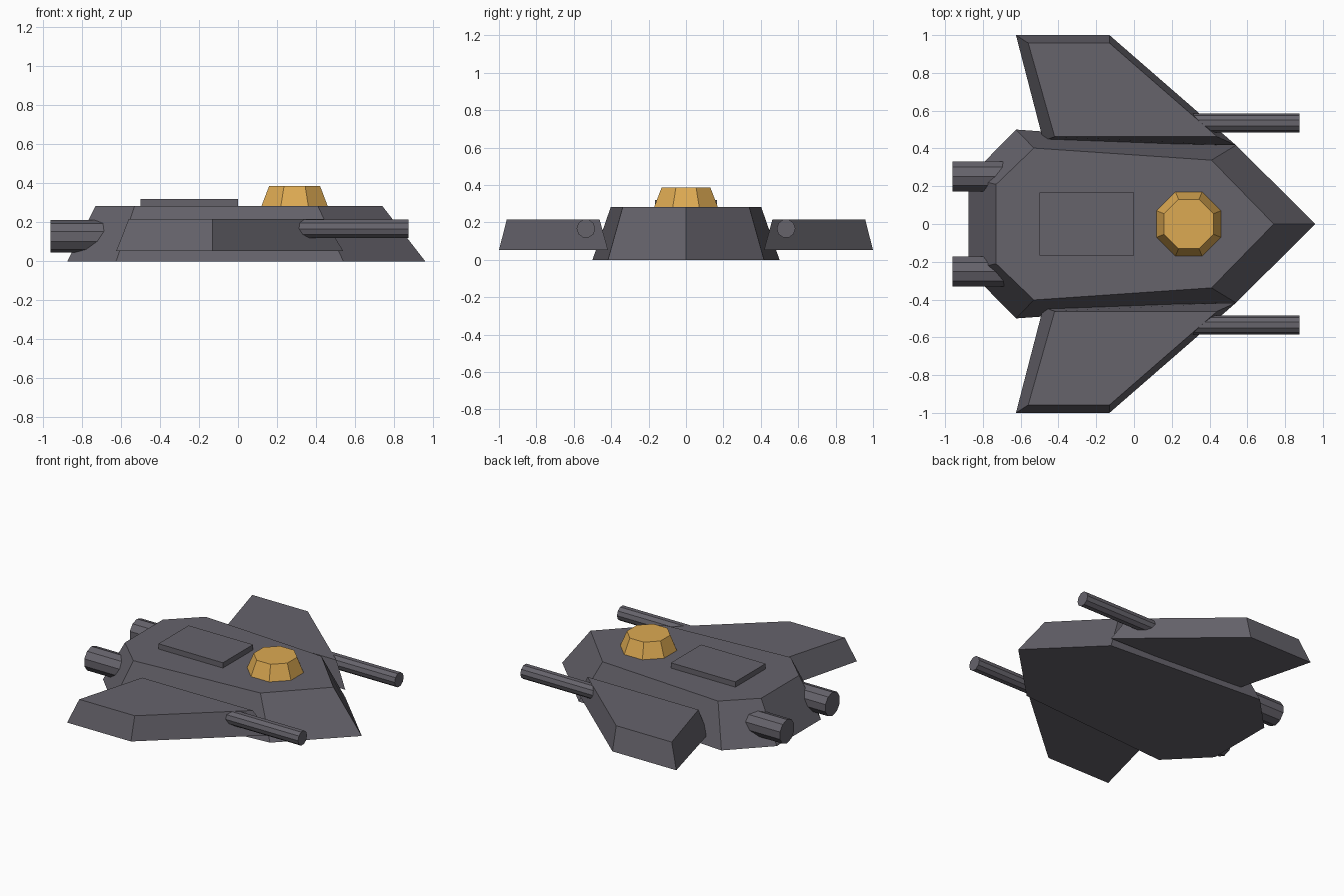
import bpy, bmesh
from math import pi, cos, sin

if "Cube" in bpy.data.objects:
    bpy.data.objects.remove(bpy.data.objects["Cube"])


def material(name, colour):
    mat = bpy.data.materials.new(name)
    mat.use_nodes = True
    mat.diffuse_color = (*colour, 1)
    mat.node_tree.nodes["Principled BSDF"].inputs["Base Color"].default_value = (*colour, 1)
    return mat


GREY = material("dark grey metal", (0.132, 0.125, 0.148))
GOLD = material("amber canopy", (0.72, 0.40, 0.085))


def loft(name, lower, upper, mat):
    """Solid between two matching rings of points."""
    bm = bmesh.new()
    a = [bm.verts.new(p) for p in lower]
    b = [bm.verts.new(p) for p in upper]
    bm.faces.new(a)
    bm.faces.new(b)
    for i in range(len(a)):
        j = (i + 1) % len(a)
        bm.faces.new((a[i], a[j], b[j], b[i]))
    bmesh.ops.recalc_face_normals(bm, faces=bm.faces[:])
    mesh = bpy.data.meshes.new(name)
    bm.to_mesh(mesh)
    bm.free()
    mesh.materials.append(mat)
    obj = bpy.data.objects.new(name, mesh)
    bpy.context.collection.objects.link(obj)
    return obj


def level(outline, z):
    return [(x, y, z) for x, y in outline]


def mirrored(half):
    """Close a half outline across the centre line."""
    return half + [(x, -y) for x, y in reversed(half) if y > 0]


def rod(name, x0, x1, y, z, r, turn):
    """Ten-sided rod along x."""
    angles = [turn + i * pi / 5 for i in range(10)]
    rings = [[(x, y + r * cos(a), z + r * sin(a)) for a in angles] for x in (x0, x1)]
    return loft(name, *rings, GREY)


# Hull with sloping sides
hull_base = mirrored([(0.96, 0), (0.54, 0.417), (-0.625, 0.5), (-0.875, 0.245)])
hull_deck = mirrored([(0.74, 0), (0.41, 0.338), (-0.53, 0.402), (-0.73, 0.21)])
loft("hull", level(hull_base, 0), level(hull_deck, 0.283), GREY)

# Raised deck plate
plate = mirrored([(0, 0.167), (-0.5, 0.167)])
loft("deck_plate", level(plate, 0.27), level(plate, 0.32), GREY)


# Octagonal canopy
def octagon(r):
    return [(0.29 + r * cos(pi / 8 + i * pi / 4), r * sin(pi / 8 + i * pi / 4)) for i in range(8)]


loft("canopy", level(octagon(0.184), 0.283), level(octagon(0.141), 0.387), GOLD)

# Wings, guns and engines on both sides
wing_base = [(-0.625, 1), (-0.13, 1), (0.54, 0.417), (-0.48, 0.44)]
wing_top = [(-0.56, 0.958), (-0.13, 0.958), (0.44, 0.462), (-0.42, 0.462)]
for side, s in (("left", 1), ("right", -1)):
    base, top = ([(x, s * y) for x, y in ring] for ring in (wing_base, wing_top))
    loft(side + "_wing", level(base, 0.052), level(top, 0.216), GREY)
    rod(side + "_gun", 0.25, 0.875, s * 0.535, 0.167, 0.05, 0)
    rod(side + "_engine", -0.96, -0.6, s * 0.252, 0.128, 0.083, pi / 2)
